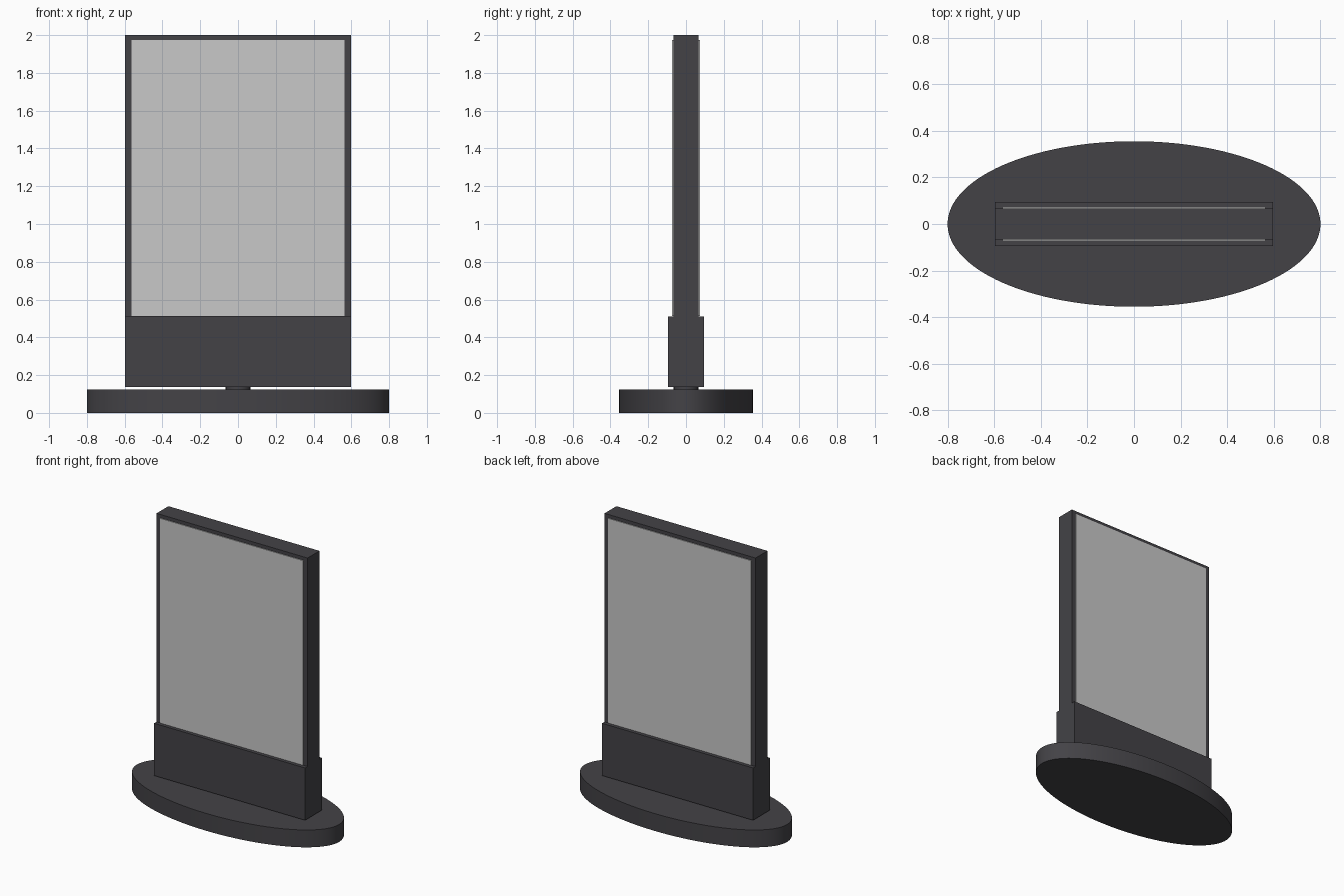
import bpy
import math

if "Cube" in bpy.data.objects:
    bpy.data.objects.remove(bpy.data.objects["Cube"])


def material(name, rgb):
    m = bpy.data.materials.new(name)
    m.diffuse_color = (*rgb, 1.0)
    m.use_nodes = True
    m.node_tree.nodes["Principled BSDF"].inputs["Base Color"].default_value = m.diffuse_color
    return m


DARK = material("dark grey", (0.057, 0.055, 0.062))
LIGHT = material("light grey", (0.58, 0.58, 0.58))


def finish(name, mat):
    ob = bpy.context.object
    ob.name = name
    ob.data.materials.append(mat)
    bpy.ops.object.transform_apply(location=True, rotation=True, scale=True)
    return ob


def box(name, x, y, z, mat):
    """Box from (min, max) ranges on each axis."""
    bpy.ops.mesh.primitive_cube_add(size=1, location=[sum(r) / 2 for r in (x, y, z)])
    bpy.context.object.scale = [r[1] - r[0] for r in (x, y, z)]
    return finish(name, mat)


def disc(name, rx, ry, z, sides, mat):
    """Upright elliptical cylinder with a smooth rim."""
    bpy.ops.mesh.primitive_cylinder_add(vertices=sides, radius=1, depth=1,
                                        location=(0, 0, sum(z) / 2))
    bpy.context.object.scale = (rx, ry, z[1] - z[0])
    ob = finish(name, mat)
    bpy.ops.object.shade_smooth_by_angle(angle=math.radians(30))
    return ob


# Oval foot and the short pivot that carries the sign
disc("oval_base", 0.80, 0.355, (0.0, 0.124), 128, DARK)
disc("pivot", 0.065, 0.065, (0.12, 0.14), 48, DARK)

# Thicker lower plinth and the slim display housing above it
box("lower_plinth", (-0.597, 0.597), (-0.095, 0.095), (0.136, 0.51), DARK)
box("display_housing", (-0.597, 0.597), (-0.067, 0.067), (0.505, 2.0), DARK)

# Thin display panels on the front and back
for side, name in ((-1, "front_panel"), (1, "back_panel")):
    y = sorted((side * 0.066, side * 0.073))
    box(name, (-0.565, 0.565), y, (0.512, 1.975), LIGHT)
